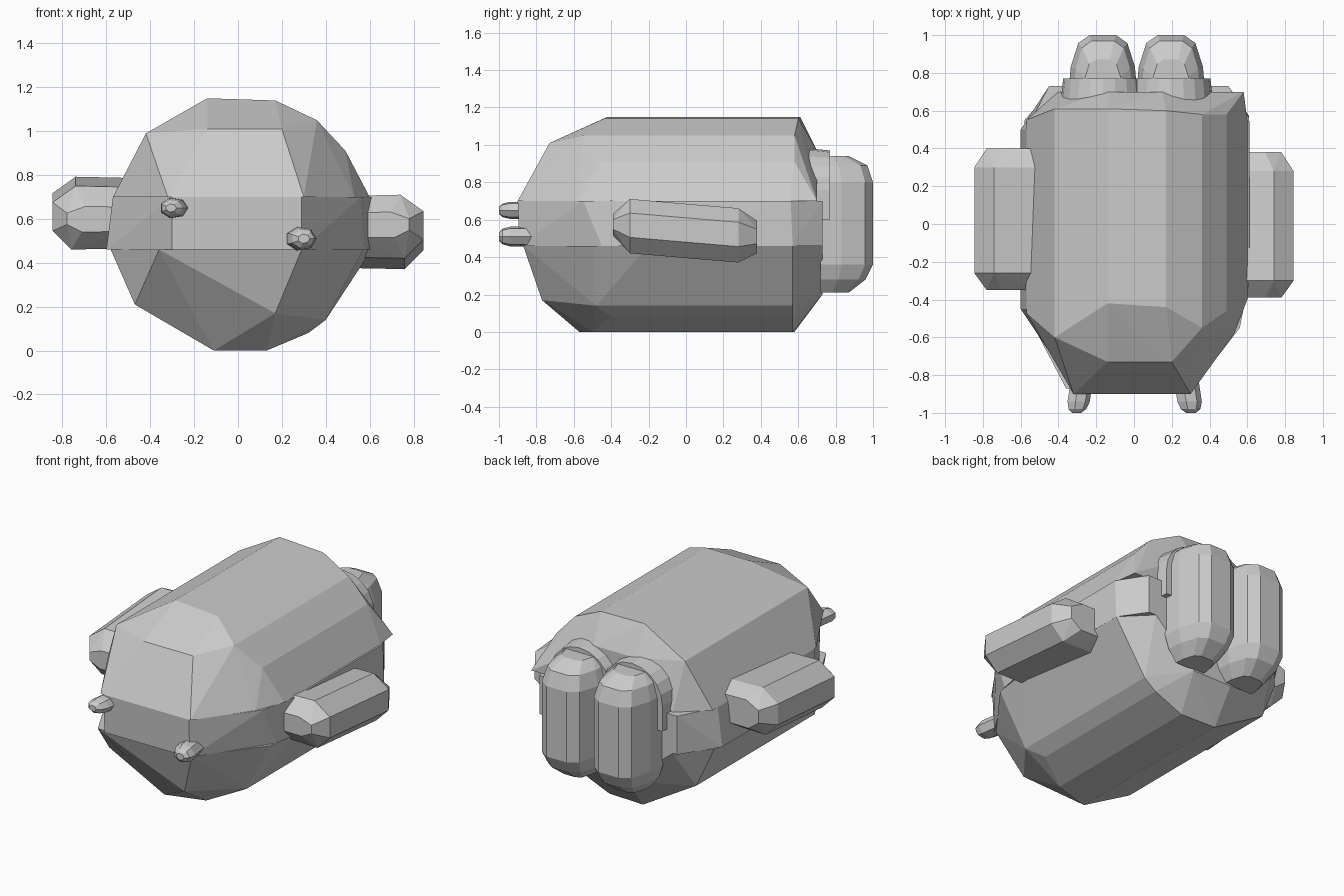
import bpy, bmesh, math

if "Cube" in bpy.data.objects:
    bpy.data.objects.remove(bpy.data.objects["Cube"])


def hull(name, pts):
    """Faceted solid around a few corner points."""
    bm = bmesh.new()
    for p in pts:
        bm.verts.new(p)
    r = bmesh.ops.convex_hull(bm, input=bm.verts)
    junk = [v for v in bm.verts if not v.link_faces]
    bmesh.ops.delete(bm, geom=junk, context='VERTS')
    bmesh.ops.recalc_face_normals(bm, faces=bm.faces)
    me = bpy.data.meshes.new(name)
    bm.to_mesh(me)
    bm.free()
    ob = bpy.data.objects.new(name, me)
    bpy.context.collection.objects.link(ob)
    return ob


def level(z, outline):
    return [(x, y, z) for x, y in outline]


# Upper shell: belt outline plus faceted crown
hull("upper_shell", level(0.70, [(-.32, -.90), (.30, -.90), (.53, -.58), (.60, -.40), (.60, .55),
                                 (.58, .70), (-.40, .70), (-.57, .55), (-.57, -.47)])
     + [(-.42, -.60, .99), (-.14, -.73, 1.01), (.20, -.73, 1.01), (.36, -.55, 1.05),
        (-.14, -.42, 1.15), (.17, -.44, 1.14), (.49, -.46, .91),
        (-.14, .61, 1.15), (.17, .60, 1.14), (.36, .58, 1.05), (.49, .58, .91),
        (-.42, .61, .99), (-.14, .70, .97), (.15, .70, .97)])

# Middle band, slightly recessed at the front corners
hull("middle_band", level(0.70, [(-.30, -.90), (.29, -.90), (.56, -.55), (.61, -.30), (.61, .56),
                                 (.50, .73), (-.45, .73), (-.57, .50), (-.57, -.45)])
     + level(0.46, [(-.30, -.89), (.29, -.89), (.58, -.45), (.615, -.25), (.61, .57),
                    (.50, .73), (-.45, .73), (-.60, .50), (-.60, -.45)]))

# Lower hull: belt, chine and flat keel
hull("lower_hull", level(0.46, [(-.36, -.87), (.29, -.87), (.57, -.50), (.61, -.20), (.61, .57),
                                (.45, .73), (-.42, .73), (-.58, .55), (-.58, -.45)])
     + level(0.0, [(-.11, -.57), (.13, -.50), (.13, .57), (-.11, .58)])
     + [(-.47, -.60, .21), (.17, -.77, .17), (.40, -.48, .14), (.32, -.40, .08),
        (-.47, .57, .21), (.40, .57, .14), (.32, .57, .08), (-.10, .73, .20), (.17, .73, .20)])


# Side pods: sheared prism with tapered ends
def side_pod(name, side, zc, tilt, y0, y1):
    section = [(.52, .14), (.74, .145), (.845, .07), (.845, -.06), (.76, -.145), (.52, -.14)]
    pts = []
    for y, s in ((y0, .4), (y0 + .09, 1), (y1 - .1, 1), (y1, .6)):
        for x, z in section:
            xs = x if s == 1 else .52 + (x - .52) * .8
            pts.append((side * xs, y, zc + tilt * y + z * s))
    hull(name, pts)


side_pod("right_pod", 1, .54, -.085, -.39, .38)
side_pod("left_pod", -1, .625, .075, -.35, .40)

# Rear engines with arched mounting collars
for name, cx in (("left", -.165), ("right", .195)):
    pts = []
    for z, w, depth in ((.21, .55, .15), (.28, .85, .24), (.36, 1, .28), (.80, 1, .28),
                        (.89, .85, .25), (.94, .55, .15)):
        for x, d in ((-.18, 0), (-.17, .4), (-.13, .85), (-.07, 1),
                     (.07, 1), (.13, .85), (.17, .4), (.18, 0)):
            pts.append((cx + x * w, .72 + d * depth, z))
    hull(name + "_engine", pts)
    collar = []
    for y, r in ((.58, .23), (.77, .21)):
        collar += [(cx + r * math.cos(math.pi * i / 10), y, .76 + r * math.sin(math.pi * i / 10))
                   for i in range(11)]
        collar += [(cx - r, y, .60), (cx + r, y, .60)]
    hull(name + "_engine_collar", collar)

# Small nose studs
for name, x, z, rx, rz in (("left_stud", -.29, .65, .062, .047), ("right_stud", .285, .51, .068, .054)):
    pts = []
    for y, s in ((-.80, 1), (-.94, 1), (-.98, .8), (-1.0, .4)):
        drift = math.copysign(.015, x) * (y + .9) / -.1
        pts += [(x + drift + rx * s * math.cos(a), y, z + rz * s * math.sin(a))
                for a in [math.tau * i / 7 for i in range(7)]]
    hull(name, pts)
